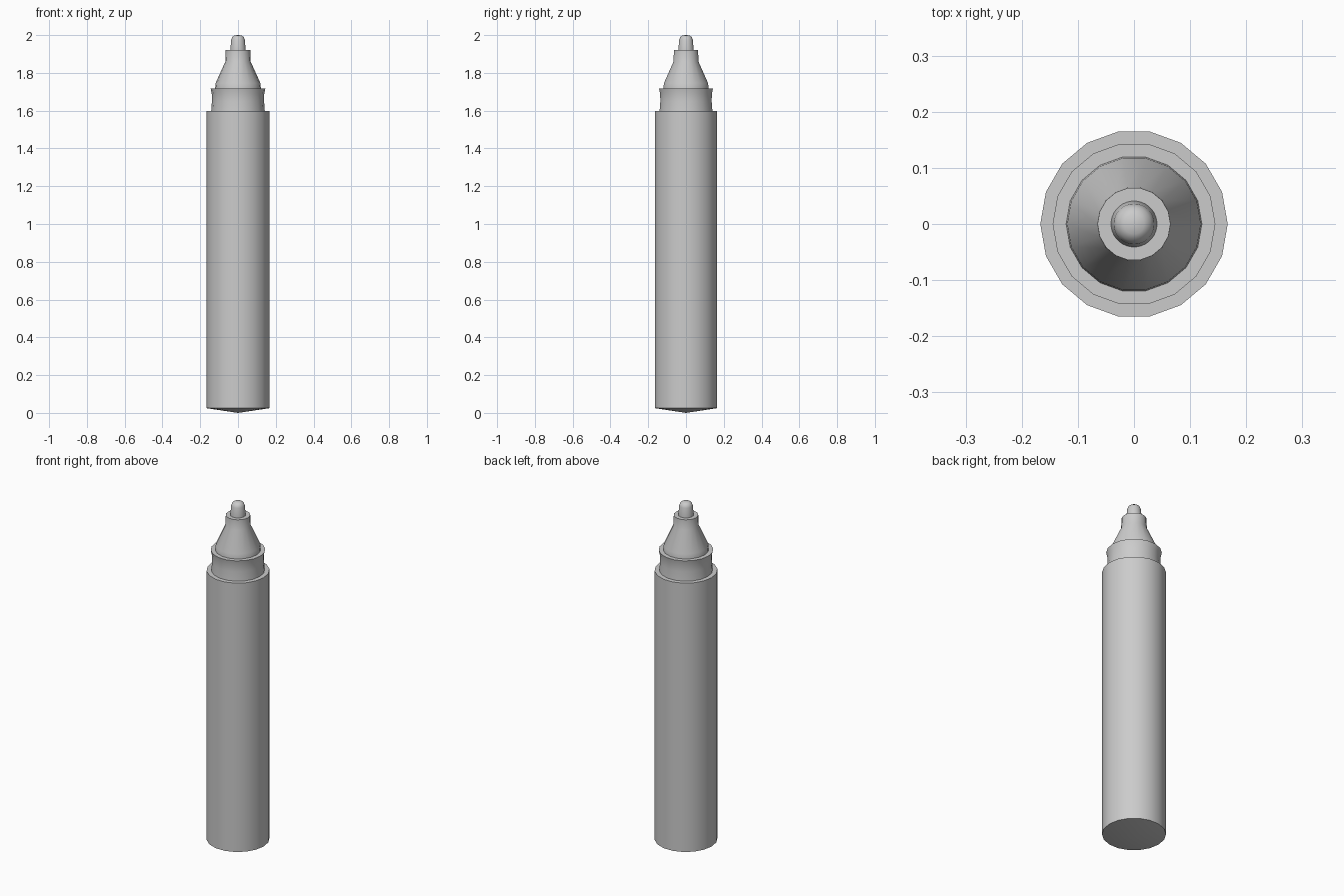
import bpy, bmesh, math

if "Cube" in bpy.data.objects:
    bpy.data.objects.remove(bpy.data.objects["Cube"])


def lathe(name, profile, sides=18):
    """Revolve (radius, z) points around z; radius 0 becomes a pole."""
    bm = bmesh.new()
    rings = []
    for r, z in profile:
        if r == 0:
            rings.append([bm.verts.new((0, 0, z))] * sides)
        else:
            rings.append([bm.verts.new((r * math.cos(2 * math.pi * i / sides),
                                        r * math.sin(2 * math.pi * i / sides), z))
                          for i in range(sides)])
    for a, b in zip(rings, rings[1:]):
        for i in range(sides):
            j = (i + 1) % sides
            bm.faces.new(list(dict.fromkeys((a[i], a[j], b[j], b[i]))))
    bmesh.ops.recalc_face_normals(bm, faces=bm.faces)
    mesh = bpy.data.meshes.new(name)
    bm.to_mesh(mesh)
    bm.free()
    ob = bpy.data.objects.new(name, mesh)
    bpy.context.collection.objects.link(ob)
    bpy.ops.object.select_all(action='DESELECT')
    ob.select_set(True)
    bpy.context.view_layer.objects.active = ob
    bpy.ops.object.shade_smooth_by_angle(angle=math.radians(35))
    return ob


# Barrel with shallow pointed base, grooved collar, cone and nozzle
lathe("marker_body", [
    (0, 0), (0.167, 0.025), (0.167, 1.597), (0.142, 1.597),
    (0.138, 1.65), (0.139, 1.69), (0.145, 1.717), (0.121, 1.717),
    (0.119, 1.745), (0.067, 1.86), (0.065, 1.92), (0.041, 1.92), (0, 1.92)])

# Rounded felt nib
lathe("felt_nib", [
    (0, 1.90), (0.041, 1.90), (0.041, 1.92), (0.036, 1.975),
    (0.030, 1.99), (0.018, 1.998), (0, 2.0)], 36)
